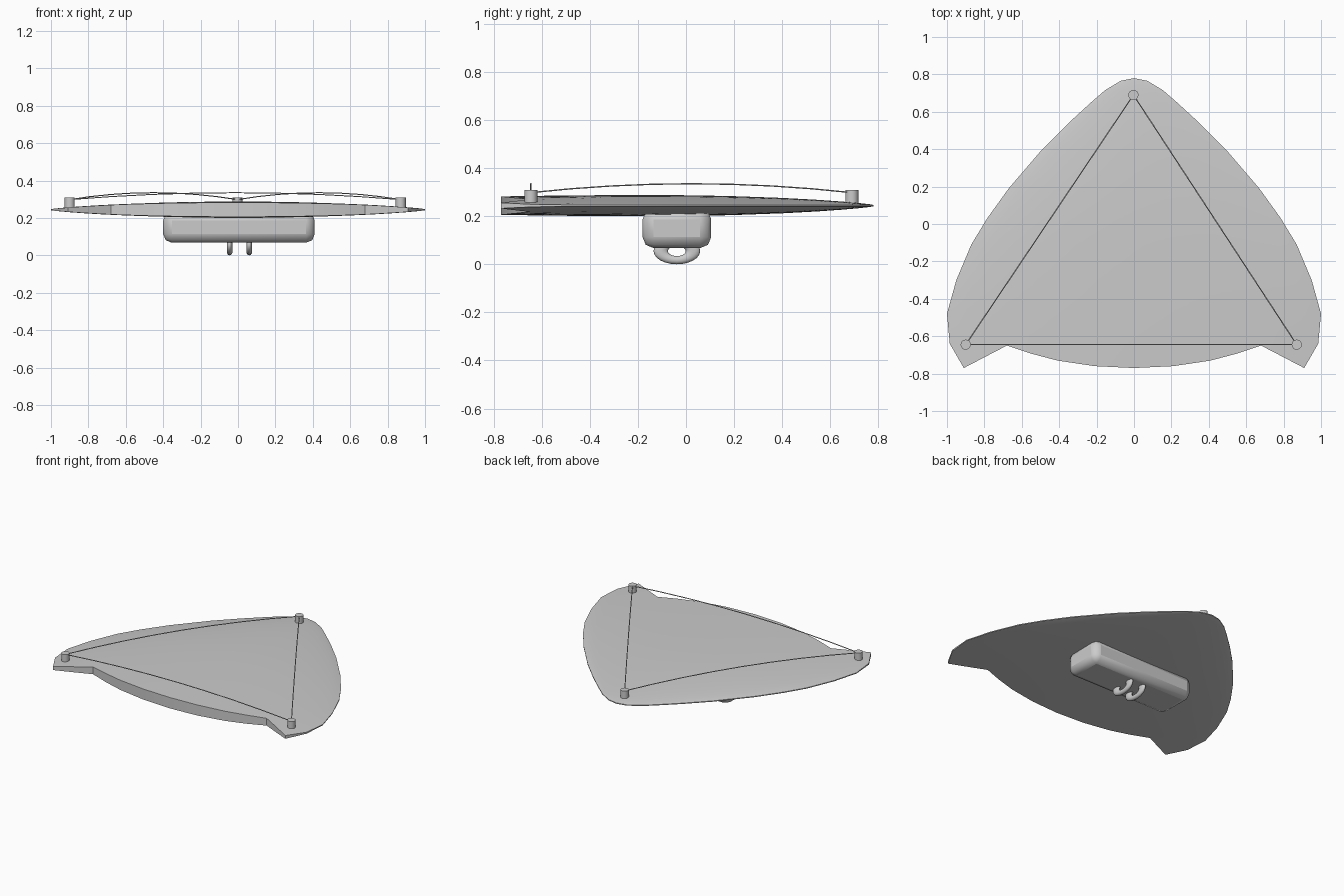
import bpy, bmesh, math
from mathutils import Vector

if "Cube" in bpy.data.objects:
    bpy.data.objects.remove(bpy.data.objects["Cube"])

MID = 0.244  # height of the shell's rim


def finish(obj, angle=40):
    bpy.ops.object.select_all(action='DESELECT')
    obj.select_set(True)
    bpy.context.view_layer.objects.active = obj
    bpy.ops.object.shade_smooth_by_angle(angle=math.radians(angle))


def interp(pts, x):
    for (x0, y0), (x1, y1) in zip(pts, pts[1:]):
        if x <= x1:
            return y0 + (y1 - y0) * (x - x0) / (x1 - x0)
    return pts[-1][1]


# Shell: plan outline (half width, y) and notched front edge (x, y)
side = [(0, .78), (.07, .766), (.155, .715), (.23, .65), (.35, .54), (.49, .40),
        (.67, .19), (.785, .03), (.87, -.11), (.95, -.30), (1.0, -.48),
        (.985, -.64), (.91, -.77)]
front = [(0, -.77), (.21, -.76), (.41, -.73), (.55, -.693), (.68, -.65), (.91, -.77)]
half = [.12, .23, .34, .45, .53, .605, .68, .747, .83, .9, .96, 1]
cols = [-u for u in reversed(half)] + [0] + half


def thickness(r, y):
    if y > -.15:
        g = max(0, 1 - ((y + .15) / .93) ** 2) ** .8
    else:
        g = 1 - .14 * ((y + .15) / .62) ** 2
    return .003 + .041 * g * max(0, 1 - r * r) ** .8


bm = bmesh.new()
grids = []
for sign in (1, -1):
    grid = []
    for w, ys in side:
        blend = max(0, -ys / .77) ** 2
        row = []
        for u in cols:
            y = ys + blend * (interp(front, abs(u) * .91) + .77)
            r = u * w if ys < -.48 else u
            row.append(bm.verts.new((u * w, y, MID + sign * thickness(r, y))))
        grid.append(row)
    grids.append(grid)
    for a, b in zip(grid[1:], grid[2:]):
        for i in range(len(cols) - 1):
            bm.faces.new((a[i], b[i], b[i + 1], a[i + 1]))
    # nose fan
    tip = grid[0][len(half)]
    for i in range(len(cols) - 1):
        bm.faces.new((tip, grid[1][i], grid[1][i + 1]))
    for v in grid[0]:
        if v is not tip:
            bm.verts.remove(v)
    grid[0] = [tip]
# rim and front wall joining both skins
loops = [[row[0] for row in g] + g[-1][1:] + [row[-1] for row in reversed(g[1:-1])] for g in grids]
top, bot = loops
for i in range(len(top)):
    j = (i + 1) % len(top)
    bm.faces.new((top[i], top[j], bot[j], bot[i]))
bmesh.ops.recalc_face_normals(bm, faces=bm.faces)
mesh = bpy.data.meshes.new("shell")
bm.to_mesh(mesh)
bm.free()
shell = bpy.data.objects.new("shell", mesh)
bpy.context.collection.objects.link(shell)
finish(shell)

# Pod under the shell with chamfered edges
bpy.ops.mesh.primitive_cube_add(size=1, location=(.005, -.038, .15))
pod = bpy.context.object
pod.name = "pod"
pod.scale = (.81, .286, .165)
bpy.ops.object.transform_apply(location=False, rotation=False, scale=True)
bev = pod.modifiers.new("bevel", 'BEVEL')
bev.width = .046
bev.segments = 2
finish(pod, 30)

# Two loops hanging from the pod
for n, x in enumerate((-.045, .06)):
    bpy.ops.mesh.primitive_torus_add(location=(x, -.038, .055), rotation=(0, math.pi / 2, 0),
                                     major_radius=.067, minor_radius=.03,
                                     major_segments=24, minor_segments=10)
    ring = bpy.context.object
    ring.name = f"hanging_loop_{n}"
    ring.scale = (.567, 1, .5)
    finish(ring, 60)

# Pegs at the corners, joined by bowed wires
pegs = [(-.9, -.645), (.87, -.645), (-.003, .69)]
for n, (x, y) in enumerate(pegs):
    bpy.ops.mesh.primitive_cylinder_add(vertices=16, radius=.027, depth=.06, location=(x, y, .278))
    peg = bpy.context.object
    peg.name = f"peg_{n}"
    finish(peg)
    a = Vector((x, y, .298))
    b = Vector((*pegs[(n + 1) % 3], .298))
    curve = bpy.data.curves.new("wire", 'CURVE')
    curve.dimensions = '3D'
    curve.bevel_depth = .003
    curve.bevel_resolution = 1
    spline = curve.splines.new('POLY')
    spline.points.add(8)
    for i in range(9):
        t = i / 8
        p = a.lerp(b, t)
        spline.points[i].co = (p.x, p.y, p.z + .148 * t * (1 - t), 1)
    wire = bpy.data.objects.new(f"wire_{n}", curve)
    bpy.context.collection.objects.link(wire)
